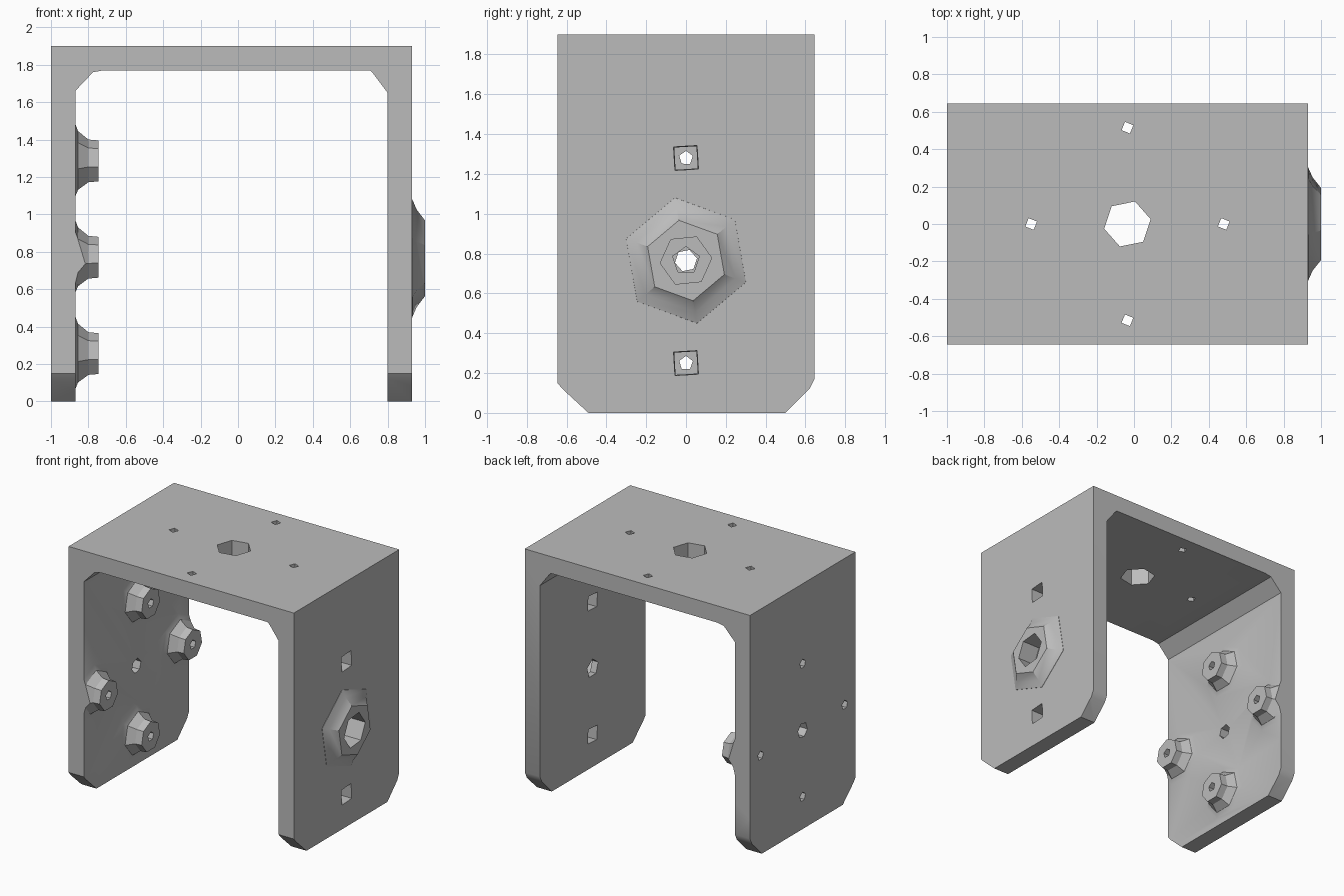
import bpy
import bmesh
from math import cos, sin, pi, radians

cube = bpy.data.objects.get("Cube")
if cube:
    bpy.data.objects.remove(cube, do_unlink=True)

HALF_DEPTH = 0.645
HUB_Z = 0.765      # height of the pivot axis on both arms
RING = 0.515       # radius of the screw circle

grey = bpy.data.materials.new("bracket grey")
grey.use_nodes = True
grey.diffuse_color = (0.5, 0.5, 0.5, 1)
grey.node_tree.nodes["Principled BSDF"].inputs["Base Color"].default_value = (0.5, 0.5, 0.5, 1)


def loft(name, rings):
    """Closed solid through rings of equal point count."""
    bm = bmesh.new()
    loops = [[bm.verts.new(p) for p in ring] for ring in rings]
    bm.faces.new(loops[0])
    bm.faces.new(loops[-1])
    n = len(loops[0])
    for a, b in zip(loops, loops[1:]):
        for i in range(n):
            j = (i + 1) % n
            bm.faces.new((a[i], a[j], b[j], b[i]))
    bmesh.ops.recalc_face_normals(bm, faces=bm.faces)
    mesh = bpy.data.meshes.new(name)
    bm.to_mesh(mesh)
    bm.free()
    mesh.materials.append(grey)
    obj = bpy.data.objects.new(name, mesh)
    bpy.context.collection.objects.link(obj)
    return obj


def lathe(name, axis, centre, profile, sides, turn=0.0):
    """Turned solid; profile holds (position along axis, radius)."""
    rings = []
    for t, r in profile:
        ring = []
        for i in range(sides):
            a = turn + 2 * pi * i / sides
            u, v = centre[0] + r * cos(a), centre[1] + r * sin(a)
            ring.append((t, u, v) if axis == "x" else (u, v, t))
        rings.append(ring)
    return loft(name, rings)


def combine(target, tool, operation):
    """Apply a boolean and discard the tool."""
    mod = target.modifiers.new(operation, "BOOLEAN")
    mod.operation = operation
    mod.solver = "EXACT"
    mod.object = tool
    deps = bpy.context.evaluated_depsgraph_get()
    mesh = bpy.data.meshes.new_from_object(target.evaluated_get(deps))
    target.modifiers.clear()
    target.data = mesh
    bpy.data.objects.remove(tool, do_unlink=True)


# U-shaped channel with chamfered inner corners
outline = [(-1, 0), (-0.87, 0), (-0.87, 1.66), (-0.775, 1.76), (-0.72, 1.77),
           (0.705, 1.77), (0.725, 1.75), (0.80, 1.65), (0.80, 0), (0.93, 0),
           (0.93, 1.9), (-1, 1.9)]
bracket = loft("bracket", [[(x, y, z) for x, z in outline]
                           for y in (-HALF_DEPTH, HALF_DEPTH)])

screws = [(0, HUB_Z + RING), (0, HUB_Z - RING), (RING, HUB_Z), (-RING, HUB_Z)]

# Flared screw bosses inside the left-hand wall
for c in screws:
    boss = lathe("screw_boss", "x", c,
                 [(-0.92, 0.22), (-0.872, 0.21), (-0.855, 0.165), (-0.80, 0.12), (-0.747, 0.115)],
                 7, pi / 2)
    combine(bracket, boss, "UNION")

# Pivot boss outside the other arm
pivot = lathe("pivot_boss", "x", (0, HUB_Z),
              [(0.88, 0.33), (0.932, 0.32), (0.955, 0.265), (1.0, 0.205)], 6, radians(-20))
combine(bracket, pivot, "UNION")

# Trim everything to the side outline with chamfered feet
side = [(-0.49, 0), (0.50, 0), (0.62, 0.12), (HALF_DEPTH, 0.17),
        (HALF_DEPTH, 2), (-HALF_DEPTH, 2), (-HALF_DEPTH, 0.15), (-0.62, 0.12)]
trim = loft("trim", [[(x, y, z) for y, z in side] for x in (-1.2, 1.2)])
combine(bracket, trim, "INTERSECT")

# Holes: (axis, centre, profile, sides, turn)
holes = [("x", c, [(-1.1, 0.036), (-0.7, 0.036)], 5, 0.3) for c in screws]
holes.append(("x", (0, HUB_Z), [(-1.1, 0.06), (-0.8, 0.055)], 6, 0.2))
holes += [("x", c, [(0.7, 0.075), (1.1, 0.09)], 4, pi / 4 + 0.06) for c in screws[:2]]
holes.append(("x", (0, HUB_Z), [(0.7, 0.07), (0.86, 0.07)], 5, pi / 2))
holes.append(("x", (0, HUB_Z), [(0.85, 0.13), (1.1, 0.13)], 6, 0.1))
holes.append(("z", (-0.035, 0), [(1.6, 0.127), (2, 0.127)], 6, 0.2))
for dx, dy in ((RING, 0), (-RING, 0), (0, RING), (0, -RING)):
    holes.append(("z", (dx - 0.035, dy), [(1.6, 0.034), (2, 0.034)], 4, 0.4))
for spec in holes:
    combine(bracket, lathe("hole_cutter", *spec), "DIFFERENCE")

# Smooth only the gentle flares
bpy.context.view_layer.objects.active = bracket
bracket.select_set(True)
bpy.ops.object.shade_smooth_by_angle(angle=radians(30))
